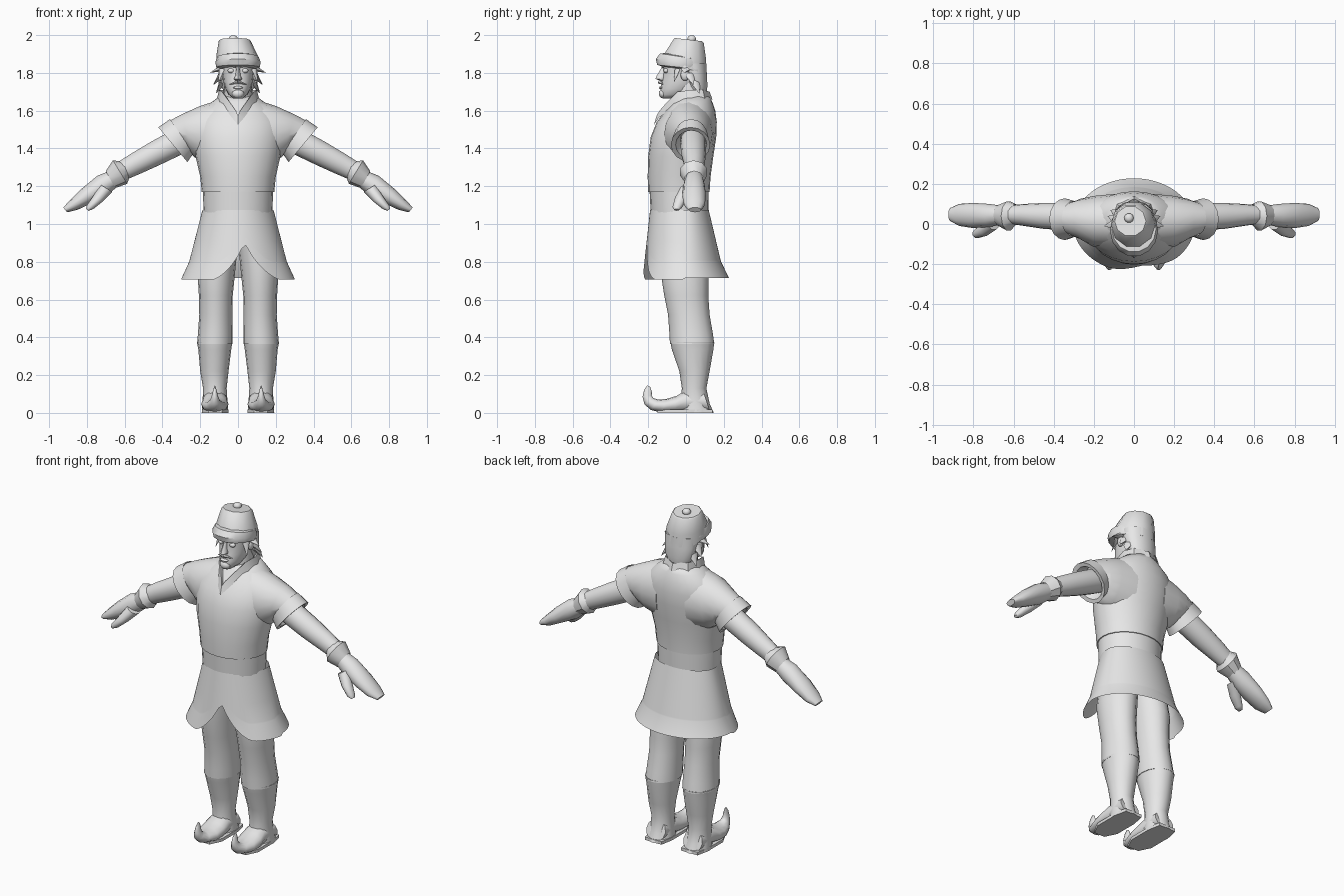
import bpy, math
from mathutils import Vector

grey = bpy.data.materials.new("plain_grey")
grey.diffuse_color = (0.8, 0.8, 0.8, 1)


def ring(a, b, lo, hi, n=16, tilt=0.0, along="x"):
    """Ellipse between a and b (horizontal, z), spanning lo..hi on the other axis."""
    pts, mid, half = [], (lo + hi) / 2, (hi - lo) / 2
    for i in range(n):
        t = 2 * math.pi * i / n
        c, s = math.cos(t), math.sin(t)
        h = (a[0] + b[0]) / 2 + (a[0] - b[0]) / 2 * c
        z = (a[1] + b[1]) / 2 + (a[1] - b[1]) / 2 * c + tilt * half * s
        w = mid + half * s
        pts.append((h, w, z) if along == "x" else (w, h, z))
    return pts


def level(z, rx, front, back, n=16, tilt=0.0, cx=0.0):
    return ring((cx + rx, z), (cx - rx, z), front, back, n, tilt)


def finish(name, verts, faces, mirror=False, angle=45):
    mesh = bpy.data.meshes.new(name)
    mesh.from_pydata(verts, [], faces)
    mesh.materials.append(grey)
    obj = bpy.data.objects.new(name, mesh)
    bpy.context.collection.objects.link(obj)
    bpy.ops.object.select_all(action="DESELECT")
    obj.select_set(True)
    bpy.context.view_layer.objects.active = obj
    bpy.ops.object.mode_set(mode="EDIT")
    bpy.ops.mesh.select_all(action="SELECT")
    bpy.ops.mesh.normals_make_consistent(inside=False)
    bpy.ops.object.mode_set(mode="OBJECT")
    bpy.ops.object.shade_smooth_by_angle(angle=math.radians(angle))
    if mirror:
        obj.modifiers.new("mirror", "MIRROR").use_mirror_merge = False
    return obj


def loft(name, rings, mirror=False, caps=True, closed=True, angle=45):
    n = len(rings[0])
    faces = []
    for k in range(len(rings) - 1):
        for i in range(n if closed else n - 1):
            j = (i + 1) % n
            faces.append((k*n + i, k*n + j, (k+1)*n + j, (k+1)*n + i))
    if caps:
        faces += [tuple(range(n)), tuple((len(rings)-1)*n + i for i in range(n))]
    return finish(name, [p for r in rings for p in r], faces, mirror, angle)


def spike(name, base, tip, r, n=6, flat=1.0, mirror=True):
    """Tapered tuft from base to tip."""
    base, tip = Vector(base), Vector(tip)
    q = (tip - base).to_track_quat("Z", "Y")
    verts = [base + q @ Vector((r * math.cos(2*math.pi*i/n), flat * r * math.sin(2*math.pi*i/n), 0))
             for i in range(n)] + [tip]
    return finish(name, verts, [(i, (i+1) % n, n) for i in range(n)] + [tuple(range(n))], mirror, 50)


def ball(name, loc, scale, mirror=False, seg=12):
    rings = []
    for k in range(1, 8):
        p = math.pi * k / 8
        z, s = math.cos(p), math.sin(p)
        rings.append([(loc[0] + scale[0]*s*math.cos(2*math.pi*i/seg),
                       loc[1] + scale[1]*s*math.sin(2*math.pi*i/seg),
                       loc[2] + scale[2]*z) for i in range(seg)])
    return loft(name, rings, mirror, angle=60)


# Tunic body, sleeves and flared sleeve cuffs
loft("tunic_body", [level(*r, n=24) for r in (
    (1.17, .192, -.20, .125), (1.25, .20, -.203, .13), (1.36, .225, -.20, .145),
    (1.46, .24, -.187, .16), (1.54, .235, -.155, .163), (1.60, .20, -.11, .155),
    (1.645, .14, -.075, .14), (1.675, .10, -.05, .125))], angle=60)
loft("sleeve", [ring(*r) for r in (
    ((.09, 1.66), (.10, 1.30), -.12, .15), ((.20, 1.625), (.20, 1.33), -.115, .14),
    ((.30, 1.58), (.238, 1.36), -.075, .125), ((.365, 1.545), (.242, 1.375), -.055, .11))],
    mirror=True, angle=60)
loft("sleeve_cuff", [ring(*r) for r in (
    ((.36, 1.555), (.235, 1.375), -.062, .115), ((.422, 1.512), (.268, 1.328), -.08, .128),
    ((.405, 1.495), (.28, 1.345), -.055, .11), ((.35, 1.51), (.26, 1.39), -.03, .10))],
    mirror=True, caps=False, angle=35)

# Standing collar with a V front
lower = [(0, .14, 1.66), (.085, .10, 1.66), (.115, .03, 1.65), (.10, -.04, 1.64),
         (.06, -.10, 1.60), (.03, -.145, 1.56), (0, -.17, 1.525)]
upper = [(0, .125, 1.70), (.075, .09, 1.71), (.10, .03, 1.71), (.085, -.045, 1.70),
         (.04, -.105, 1.64), (.012, -.14, 1.60), (0, -.155, 1.575)]
inner = [(x * .85, y * .9, z - .01) for x, y, z in upper]
loft("collar", [lower, upper, inner], mirror=True, caps=False, closed=False, angle=35)

# Belt
loft("belt", [level(1.06, .182, -.187, .118, 24), level(1.18, .186, -.193, .12, 24)])

# Skirt with a notched front and a flared hem band
N = 72
skirt = []
for t in (0, .18, .45, .74, .76, 1):
    row = []
    for i in range(N):
        a = 2 * math.pi * i / N
        c, s = math.cos(a), math.sin(a)
        x0 = .27 * c
        hem = .705 + (.195 * max(0, 1 - abs(x0 - .04) / .16) ** 1.5 if s < 0 else .01)
        z = 1.075 + (hem - 1.075) * t
        d = (1.075 - z) / .365
        rx = .188 + .07 * min(d, .75) / .75 + .042 * max(0, d - .75) / .25
        back = .12 + .065 * min(d, .75) / .75 + .045 * max(0, d - .75) / .25
        front = .19 + .03 * min(d, .75) / .75 + .018 * max(0, d - .75) / .25
        row.append((rx * c, s * (back if s > 0 else front), z))
    skirt.append(row)
loft("skirt", skirt, caps=False, angle=35)

# Bare lower arms
loft("arm", [ring(*r) for r in (
    ((.29, 1.52), (.24, 1.40), -.025, .10), ((.37, 1.485), (.315, 1.36), -.03, .105),
    ((.47, 1.43), (.42, 1.31), -.025, .105), ((.57, 1.37), (.52, 1.265), -.01, .10),
    ((.67, 1.305), (.625, 1.22), .005, .09))], mirror=True, angle=60)

# Mittens with flared cuffs and thumbs
loft("mitten_cuff", [ring(*r, n=10) for r in (
    ((.61, 1.33), (.575, 1.245), -.005, .10), ((.662, 1.337), (.587, 1.213), -.035, .115),
    ((.70, 1.28), (.65, 1.19), -.008, .095))], mirror=True, caps=False, angle=35)
loft("mitten", [ring(*r, n=12) for r in (
    ((.67, 1.285), (.63, 1.205), .0, .09), ((.745, 1.255), (.695, 1.15), -.015, .10),
    ((.83, 1.185), (.775, 1.11), -.02, .105), ((.89, 1.125), (.85, 1.075), -.01, .10),
    ((.925, 1.088), (.905, 1.062), .015, .08))], mirror=True, angle=60)
loft("thumb", [ring(*r, n=10) for r in (
    ((.73, 1.21), (.665, 1.17), -.03, .05), ((.765, 1.15), (.715, 1.12), -.06, .01),
    ((.80, 1.10), (.765, 1.08), -.072, -.02), ((.805, 1.08), (.79, 1.07), -.062, -.035))],
    mirror=True, angle=60)

# Legs with overlapping boot tops
loft("leg", [ring((b, z), (a, z), f, k) for z, a, b, f, k in (
    (.90, .0, .19, -.14, .11), (.75, .015, .215, -.135, .12), (.62, .028, .207, -.115, .118),
    (.52, .03, .205, -.095, .125), (.42, .028, .212, -.088, .142),
    (.365, .028, .217, -.085, .15))], mirror=True, angle=60)
loft("boot_shaft", [ring((b, z), (a, z), f, k) for z, a, b, f, k in (
    (.375, .03, .218, -.083, .15), (.335, .036, .21, -.075, .145), (.22, .05, .20, -.035, .125),
    (.13, .06, .185, -.022, .108), (.05, .055, .188, -.03, .125),
    (.0, .05, .192, -.04, .147))], mirror=True, angle=60)

# Shoes sweeping forward into a curled toe
loft("shoe", [ring(*r, n=12, along="y") for r in (
    ((.09, .12), (.13, -.0), .06, .185), ((.0, .12), (.0, .0), .055, .188),
    ((-.05, .09), (-.06, .0), .05, .195), ((-.10, .075), (-.13, .002), .055, .19),
    ((-.145, .07), (-.185, .015), .075, .17), ((-.172, .078), (-.22, .045), .095, .15),
    ((-.182, .092), (-.23, .085), .105, .14), ((-.18, .11), (-.222, .122), .112, .133),
    ((-.19, .138), (-.205, .145), .12, .125))], mirror=True, angle=50)
# Flat sole
loft("sole", [[(.12 + w * s, y, z) for w, y, s in (
    (.055, .14, 1), (.07, .06, 1), (.07, -.08, 1), (.035, -.15, 1),
    (.035, -.15, -1), (.07, -.08, -1), (.07, .06, -1), (.055, .14, -1))] for z in (0, .018)],
    mirror=True)

# Neck and head
loft("neck", [level(1.56, .07, -.12, .10), level(1.64, .078, -.06, .10), level(1.75, .07, -.06, .09)])
loft("head", [level(*r) for r in (
    (1.665, .025, -.125, -.05), (1.685, .05, -.138, .02), (1.715, .066, -.135, .06),
    (1.755, .078, -.128, .085), (1.80, .083, -.12, .095), (1.87, .088, -.125, .10))], angle=60)
# Facial features
loft("nose", [level(*r, n=8) for r in (
    (1.758, .014, -.135, -.10), (1.768, .022, -.162, -.10), (1.785, .014, -.155, -.10),
    (1.83, .008, -.128, -.10))], angle=60)
ball("eye", (.036, -.105, 1.812), (.019, .014, .013), True)
spike("eyebrow", (.012, -.122, 1.832), (.07, -.098, 1.84), .010, flat=.6)
spike("moustache", (.0, -.138, 1.752), (.05, -.118, 1.738), .012)
ball("lower_lip", (0, -.13, 1.722), (.026, .014, .008))
ball("chin_beard", (0, -.122, 1.69), (.032, .022, .024))
ball("ear", (.09, -.005, 1.79), (.014, .024, .032), True)

# Hair at the back with loose tufts at the sides
loft("hair", [level(*r, n=14) for r in (
    (1.695, .07, .02, .11), (1.73, .09, .005, .115), (1.79, .098, -.02, .112),
    (1.85, .10, -.04, .11))], angle=50)
for base, tip, r in (((.085, .0, 1.825), (.15, -.01, 1.80), .032),
                     ((.085, .02, 1.79), (.132, .04, 1.735), .03),
                     ((.08, .05, 1.75), (.118, .07, 1.69), .03),
                     ((.085, -.045, 1.82), (.105, -.065, 1.745), .02),
                     ((.035, .08, 1.73), (.04, .115, 1.675), .03)):
    spike("hair_tuft", base, tip, r, flat=.6)

# Hat: tapered crown, turned-up front brim and top bobble
loft("hat_crown", [level(*r, n=10, tilt=t, cx=c) for r, t, c in (
    ((1.825, .115, -.135, .115), -.24, 0), ((1.89, .11, -.115, .112), -.18, -.005),
    ((1.968, .085, -.07, .098), -.12, -.017), ((1.976, .078, -.062, .09), -.12, -.018))], angle=40)
loft("hat_brim", [level(*r, n=14, tilt=t) for r, t in (
    ((1.822, .09, -.12, .08), -.10), ((1.83, .115, -.155, .09), -.10),
    ((1.855, .12, -.163, .10), -.14), ((1.885, .11, -.14, .09), -.16),
    ((1.89, .09, -.11, .08), -.16))], angle=40)
ball("hat_bobble", (-.025, .03, 1.98), (.024, .024, .02), seg=10)
